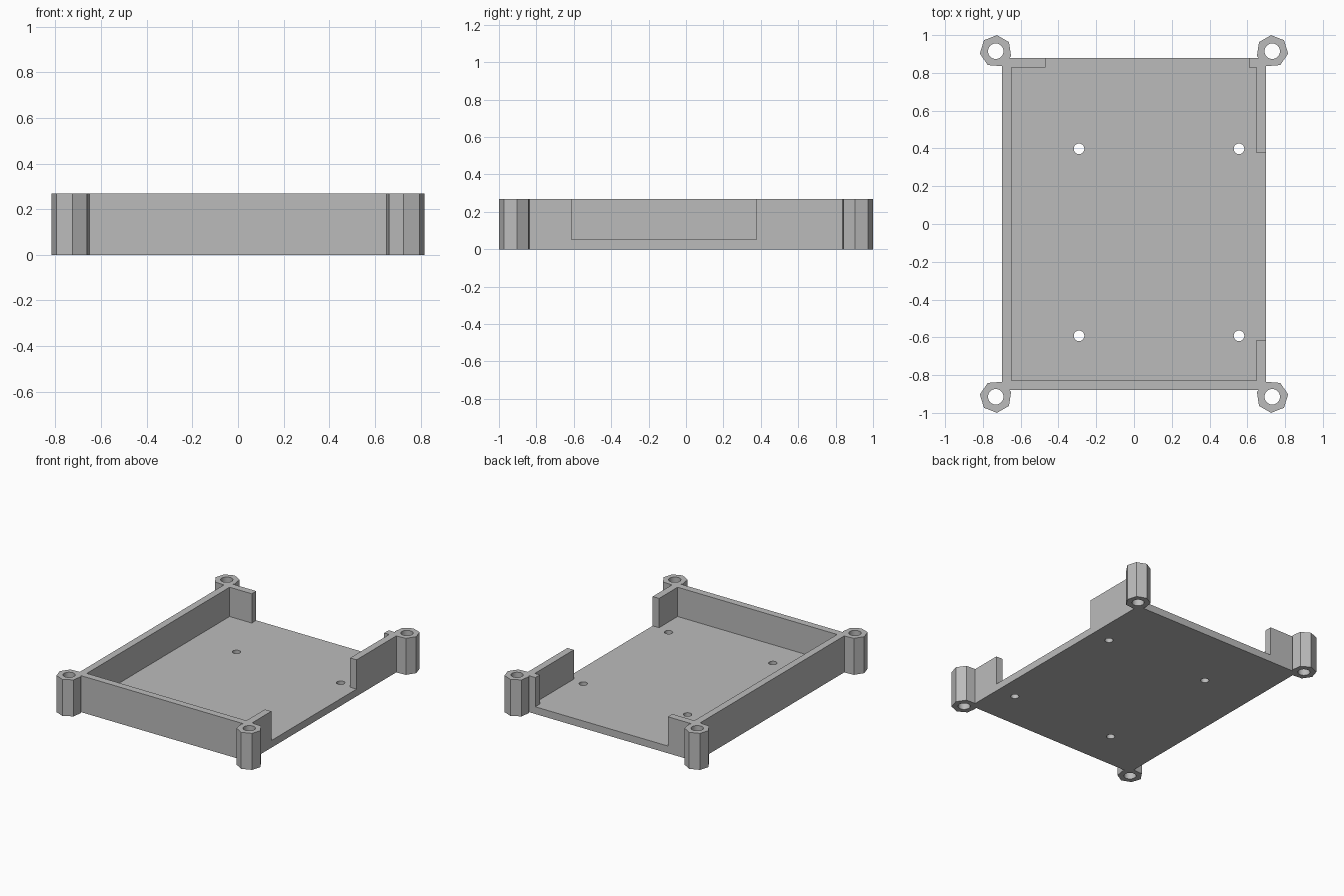
import bpy
import bmesh
from math import radians, pi
from mathutils import Matrix, Vector

cube = bpy.data.objects.get("Cube")
if cube:
    bpy.data.objects.remove(cube, do_unlink=True)

HALF_X, HALF_Y, HEIGHT = 0.70, 0.88, 0.268
WALL, FLOOR = 0.052, 0.053
POST_X, POST_Y, POST_R, BORE_R = 0.732, 0.915, 0.085, 0.041

grey = bpy.data.materials.new("plain_grey")
grey.use_nodes = True
grey.diffuse_color = (0.5, 0.5, 0.5, 1)
grey.node_tree.nodes["Principled BSDF"].inputs["Base Color"].default_value = (0.5, 0.5, 0.5, 1)


def add_object(name, bm):
    bmesh.ops.recalc_face_normals(bm, faces=bm.faces)
    mesh = bpy.data.meshes.new(name)
    bm.to_mesh(mesh)
    bm.free()
    mesh.materials.append(grey)
    obj = bpy.data.objects.new(name, mesh)
    bpy.context.collection.objects.link(obj)
    return obj


def box(name, low, high):
    low, high = Vector(low), Vector(high)
    bm = bmesh.new()
    bmesh.ops.create_cube(bm, size=1, matrix=Matrix.Translation((low + high) / 2)
                          @ Matrix.Diagonal((*(high - low), 1)))
    return add_object(name, bm)


def prism(name, x, y, radius, sides, bottom, top, turn=0.0, mirror=(1, 1)):
    bm = bmesh.new()
    bmesh.ops.create_cone(bm, cap_ends=True, segments=sides, radius1=radius, radius2=radius,
                          depth=top - bottom, matrix=Matrix.Rotation(turn, 4, "Z"))
    bmesh.ops.transform(bm, verts=bm.verts, matrix=Matrix.Translation((x, y, (top + bottom) / 2))
                        @ Matrix.Diagonal((*mirror, 1, 1)))
    return add_object(name, bm)


def combine(target, tool, operation):
    mod = target.modifiers.new(tool.name, "BOOLEAN")
    mod.operation = operation
    mod.solver = "EXACT"
    mod.object = tool
    bpy.context.view_layer.objects.active = target
    bpy.ops.object.modifier_apply(modifier=mod.name)
    bpy.data.objects.remove(tool, do_unlink=True)


# Tray body, hollowed out
tray = box("mounting_tray", (-HALF_X, -HALF_Y, 0), (HALF_X, HALF_Y, HEIGHT))
in_x, in_y, above = HALF_X - WALL, HALF_Y - WALL, HEIGHT + 0.1
combine(tray, box("cavity", (-in_x, -in_y, FLOOR), (in_x, in_y, above)), "DIFFERENCE")

# Openings in the left-hand and back walls
combine(tray, box("side_opening", (0.5, -0.613, FLOOR), (0.8, 0.376, above)), "DIFFERENCE")
combine(tray, box("back_opening", (-0.468, 0.7, FLOOR), (0.608, 1.0, above)), "DIFFERENCE")

# Seven-sided corner posts, mirrored about both axes
corners = [(sx, sy) for sx in (-1, 1) for sy in (-1, 1)]
for sx, sy in corners:
    post = prism("corner_post", sx * POST_X, sy * POST_Y, POST_R, 7, 0, HEIGHT,
                 turn=pi / 2 + radians(4.3), mirror=(sx, sy))
    # The cone starts on an axis, so turn until one corner points along the tray's length
    flat = [v.co for v in post.data.vertices]
    tip = max(flat, key=lambda c: c.y * sy)
    offset = Vector((tip.x - sx * POST_X, tip.y - sy * POST_Y))
    want = Vector((-sx * 0.0064, sy * 0.0848))
    spin = want.angle_signed(offset)
    pivot = Matrix.Translation((sx * POST_X, sy * POST_Y, 0))
    post.data.transform(pivot @ Matrix.Rotation(spin, 4, "Z") @ pivot.inverted())
    combine(tray, post, "UNION")

# Bores through the posts and screw holes through the floor
for sx, sy in corners:
    combine(tray, prism("post_bore", sx * POST_X, sy * POST_Y, BORE_R, 32, -0.1, above), "DIFFERENCE")
for x in (-0.291, 0.556):
    for y in (-0.592, 0.398):
        combine(tray, prism("screw_hole", x, y, 0.028, 32, -0.1, above), "DIFFERENCE")

# Smooth bores, crisp edges
bpy.ops.object.select_all(action="DESELECT")
tray.select_set(True)
bpy.context.view_layer.objects.active = tray
bpy.ops.object.shade_smooth_by_angle(angle=radians(30))
